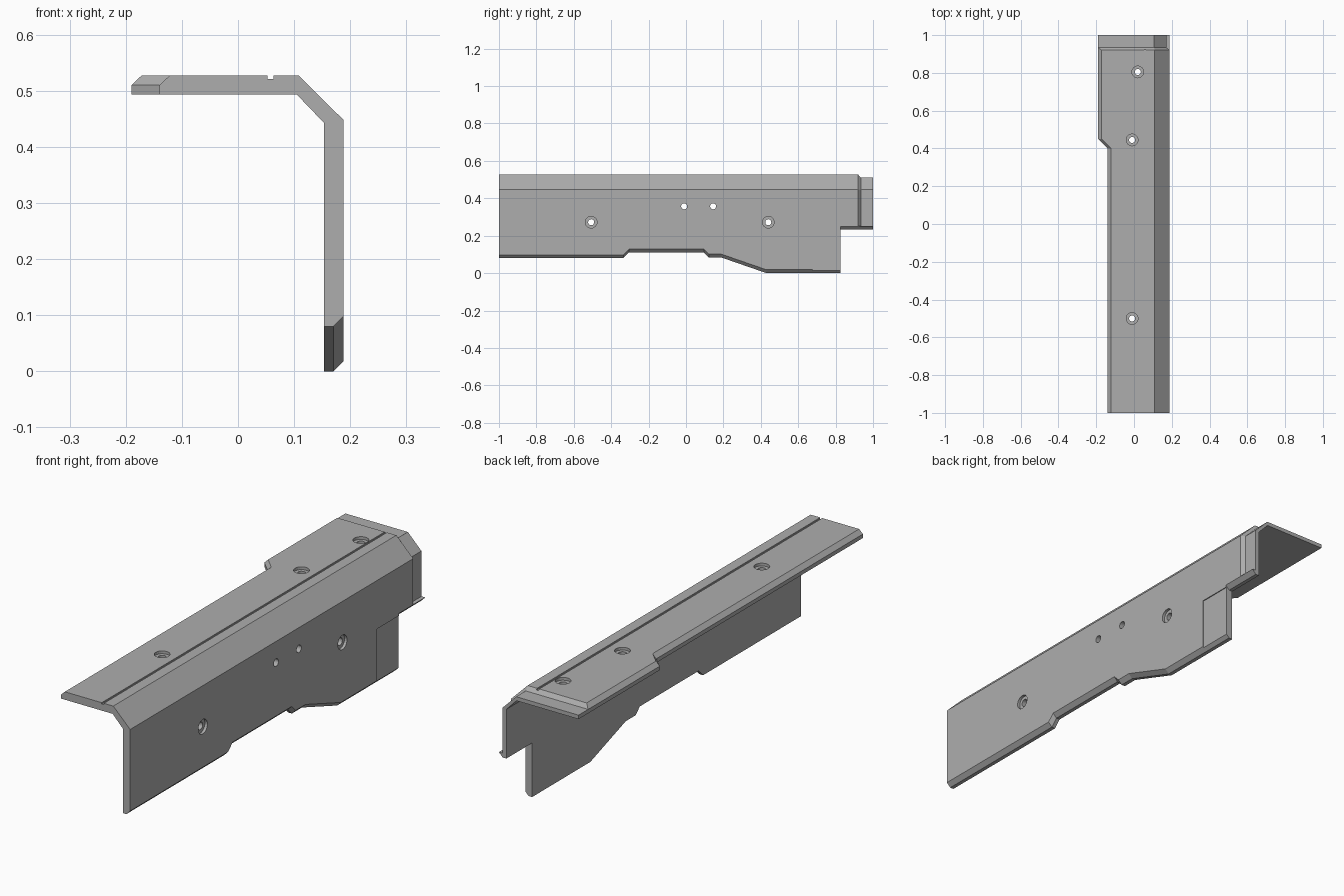
import bpy
import bmesh
from mathutils import Matrix, Vector

if "Cube" in bpy.data.objects:
    bpy.data.objects.remove(bpy.data.objects["Cube"])

grey = bpy.data.materials.new("plain grey")
grey.use_nodes = True
COLOUR = (0.42, 0.42, 0.42, 1)
grey.diffuse_color = COLOUR
grey.node_tree.nodes["Principled BSDF"].inputs["Base Color"].default_value = COLOUR


def loft(name, rings):
    """Solid skinned through matching rings of points."""
    bm = bmesh.new()
    rows = [[bm.verts.new(p) for p in ring] for ring in rings]
    n = len(rows[0])
    for a, b in zip(rows, rows[1:]):
        for i in range(n):
            j = (i + 1) % n
            bm.faces.new((a[i], a[j], b[j], b[i]))
    bm.faces.new(rows[0])
    bm.faces.new(rows[-1])
    bmesh.ops.recalc_face_normals(bm, faces=bm.faces)
    return finish(name, bm)


def finish(name, bm):
    mesh = bpy.data.meshes.new(name)
    bm.to_mesh(mesh)
    bm.free()
    mesh.materials.append(grey)
    obj = bpy.data.objects.new(name, mesh)
    bpy.context.collection.objects.link(obj)
    return obj


def box(low, high):
    bm = bmesh.new()
    low, high = Vector(low), Vector(high)
    size = Matrix.Diagonal((*(high - low), 1))
    bmesh.ops.create_cube(bm, size=1, matrix=Matrix.Translation((low + high) / 2) @ size)
    return finish("cutter", bm)


def drill(centre, axis, radius, length):
    bm = bmesh.new()
    turn = Vector((0, 0, 1)).rotation_difference(Vector(axis)).to_matrix().to_4x4()
    bmesh.ops.create_cone(bm, cap_ends=True, segments=24, radius1=radius, radius2=radius,
                          depth=length, matrix=Matrix.Translation(centre) @ turn)
    return finish("cutter", bm)


def cut(obj, cutters):
    for cutter in cutters:
        mod = obj.modifiers.new("cut", "BOOLEAN")
        mod.operation = "DIFFERENCE"
        mod.solver = "EXACT"
        mod.object = cutter
        cutter.hide_render = True
    deps = bpy.context.evaluated_depsgraph_get()
    result = bpy.data.meshes.new_from_object(obj.evaluated_get(deps))
    obj.modifiers.clear()
    obj.data = result
    for cutter in cutters:
        bpy.data.objects.remove(cutter)


BEVEL = 0.018
LAP = [(0.92, 0), (0.935, 1)]   # sloped start of the rear half-thickness lap
HOLE, BORE, BORE_DEPTH = 0.016, 0.031, 0.024

# Side wall: stepped lower edge with an outer bevel
lower_edge = [(-1, 0.08), (-0.335, 0.08), (-0.305, 0.11), (0.095, 0.11), (0.122, 0.083),
              (0.19, 0.083), (0.43, 0), (0.825, 0), (0.825, 0.232), (1, 0.232)]


def wall_ring(x, lift, top):
    return [(x, y, z + lift) for y, z in lower_edge] + [(x, 1, top), (x, -1, top)]


side_wall = loft("side_wall", [wall_ring(0.153, 0, 0.443), wall_ring(0.17, 0, 0.4455),
                               wall_ring(0.188, BEVEL, 0.448)])
lap_plan = [(0.189, 0.919), (0.171, 0.935), (0.171, 1.1), (0.25, 1.1), (0.25, 0.919)]
wall_cuts = [loft("cutter", [[(x, y, z) for x, y in lap_plan] for z in (0.251, 0.6)]),
             box((0.184, 0.675, -0.1), (0.3, 0.9, 0.24))]
for y, z, bored in [(-0.507, 0.272, True), (-0.01, 0.357, False),
                    (0.145, 0.357, False), (0.44, 0.272, True)]:
    wall_cuts.append(drill((0.17, y, z), (1, 0, 0), HOLE, 0.2))
    if bored:
        wall_cuts.append(drill((0.188, y, z), (1, 0, 0), BORE, BORE_DEPTH))
cut(side_wall, wall_cuts)

# Top plate: wider at the rear, bevelled along its free edge
free_edge = [(-0.14, -1), (-0.14, 0.4), (-0.19, 0.45), (-0.19, 1)]


def plate_ring(z, shift, right):
    return [(x + shift, y, z) for x, y in free_edge] + [(right, 1, z), (right, -1, z)]


top_plate = loft("top_plate", [plate_ring(0.493, 0, 0.105), plate_ring(0.51, 0, 0.1065),
                               plate_ring(0.527, BEVEL, 0.108)])
lap_side = [(0.919, 0.528), (0.935, 0.5101), (1.1, 0.5101), (1.1, 0.6), (0.919, 0.6)]
plate_cuts = [loft("cutter", [[(x, y, z) for y, z in lap_side] for x in (-0.4, 0.3)]),
              box((0.053, -1.1, 0.521), (0.063, 0.925, 0.6))]
for x, y in [(0.02, 0.805), (-0.01, 0.445), (-0.01, -0.5)]:
    plate_cuts.append(drill((x, y, 0.51), (0, 0, 1), HOLE, 0.2))
    plate_cuts.append(drill((x, y, 0.527), (0, 0, 1), BORE, BORE_DEPTH))
cut(top_plate, plate_cuts)

# Angled corner joining plate and wall, thinned over the lap
full = [(0.108, 0.527), (0.188, 0.448)]
thin = [(0.1065, 0.51), (0.171, 0.4455)]
inner = [(0.153, 0.443), (0.105, 0.493)]
stations = [(-1, full), (0.92, full), (0.935, thin), (1, thin)]
loft("angled_corner", [[(x, y, z) for x, z in outer + inner] for y, outer in stations])
